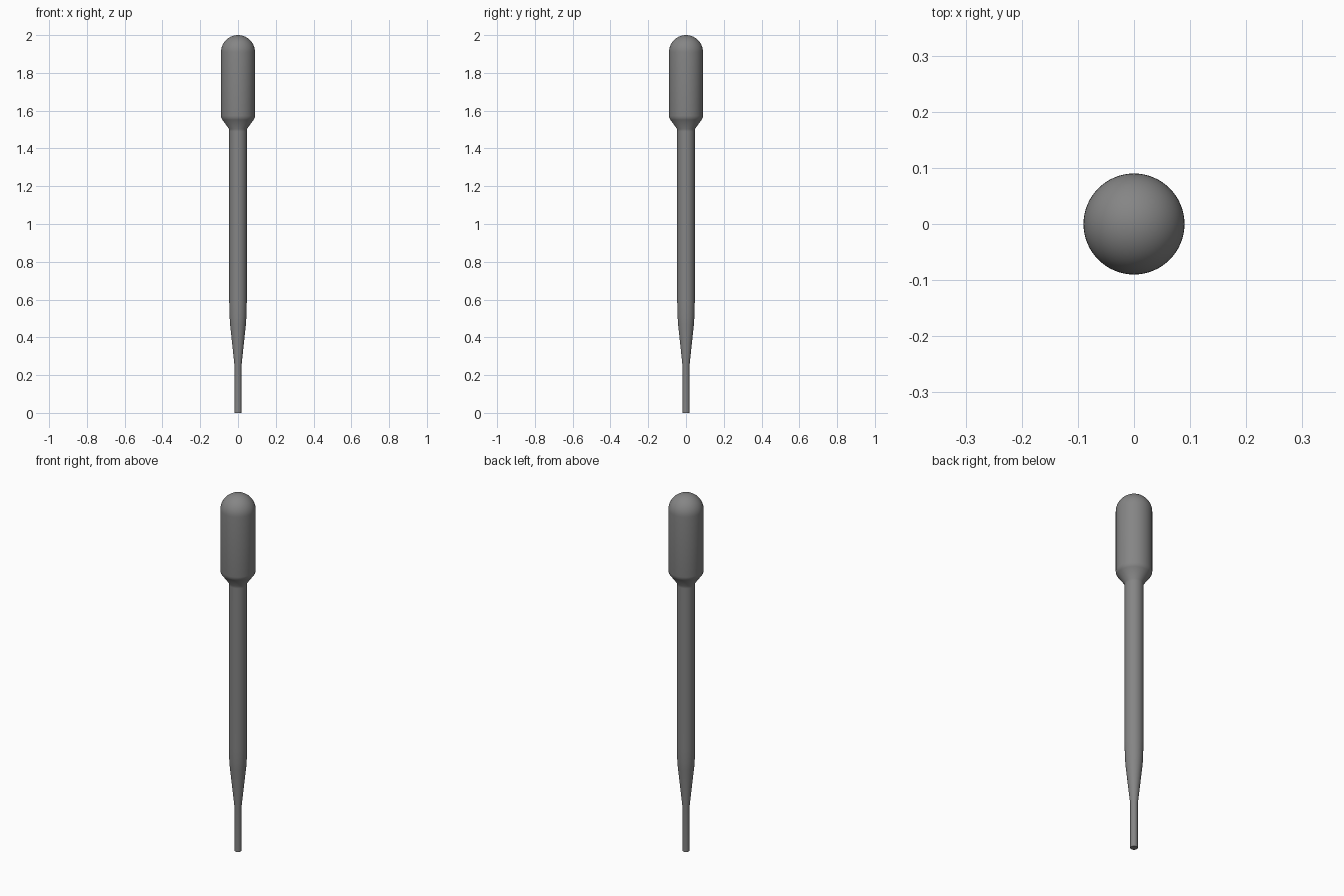
import bpy, bmesh, math

if "Cube" in bpy.data.objects:
    bpy.data.objects.remove(bpy.data.objects["Cube"])

SEGMENTS = 64

# Dark grey rubber
dark = bpy.data.materials.new("dark_grey")
dark.diffuse_color = (0.235, 0.235, 0.235, 1)
dark.use_nodes = True
dark.node_tree.nodes["Principled BSDF"].inputs["Base Color"].default_value = dark.diffuse_color


def lathe(name, profile):
    """Spin a (radius, z) profile around z; radius 0 closes to a pole."""
    bm = bmesh.new()
    rings = []
    for r, z in profile:
        if r == 0:
            rings.append([bm.verts.new((0, 0, z))] * SEGMENTS)
        else:
            angles = [2 * math.pi * i / SEGMENTS for i in range(SEGMENTS)]
            rings.append([bm.verts.new((r * math.cos(a), r * math.sin(a), z)) for a in angles])
    for low, high in zip(rings, rings[1:]):
        for i in range(SEGMENTS):
            j = (i + 1) % SEGMENTS
            bm.faces.new(dict.fromkeys((low[i], low[j], high[j], high[i])))
    bmesh.ops.recalc_face_normals(bm, faces=bm.faces)
    mesh = bpy.data.meshes.new(name)
    bm.to_mesh(mesh)
    bm.free()
    mesh.materials.append(dark)
    obj = bpy.data.objects.new(name, mesh)
    bpy.context.collection.objects.link(obj)
    bpy.ops.object.select_all(action='DESELECT')
    obj.select_set(True)
    bpy.context.view_layer.objects.active = obj
    bpy.ops.object.shade_smooth_by_angle(angle=math.radians(50))
    return obj


# Narrow tip, taper and straight stem
lower = [(0, 0), (0.0185, 0), (0.0185, 0.25), (0.042, 0.47),
         (0.0445, 0.51), (0.0465, 0.59), (0.0465, 1.49), (0.047, 1.503)]

# Squeeze bulb: shoulder, straight wall and hemispherical dome
bulb = [(0.083, 1.552), (0.088, 1.561), (0.09, 1.573)]
R, DOME_Z, STEPS = 0.09, 1.91, 14
for k in range(STEPS):
    a = math.pi / 2 * k / STEPS
    bulb.append((R * math.cos(a), DOME_Z + R * math.sin(a)))
bulb.append((0, DOME_Z + R))

lathe("dropper_pipette", lower + bulb)
